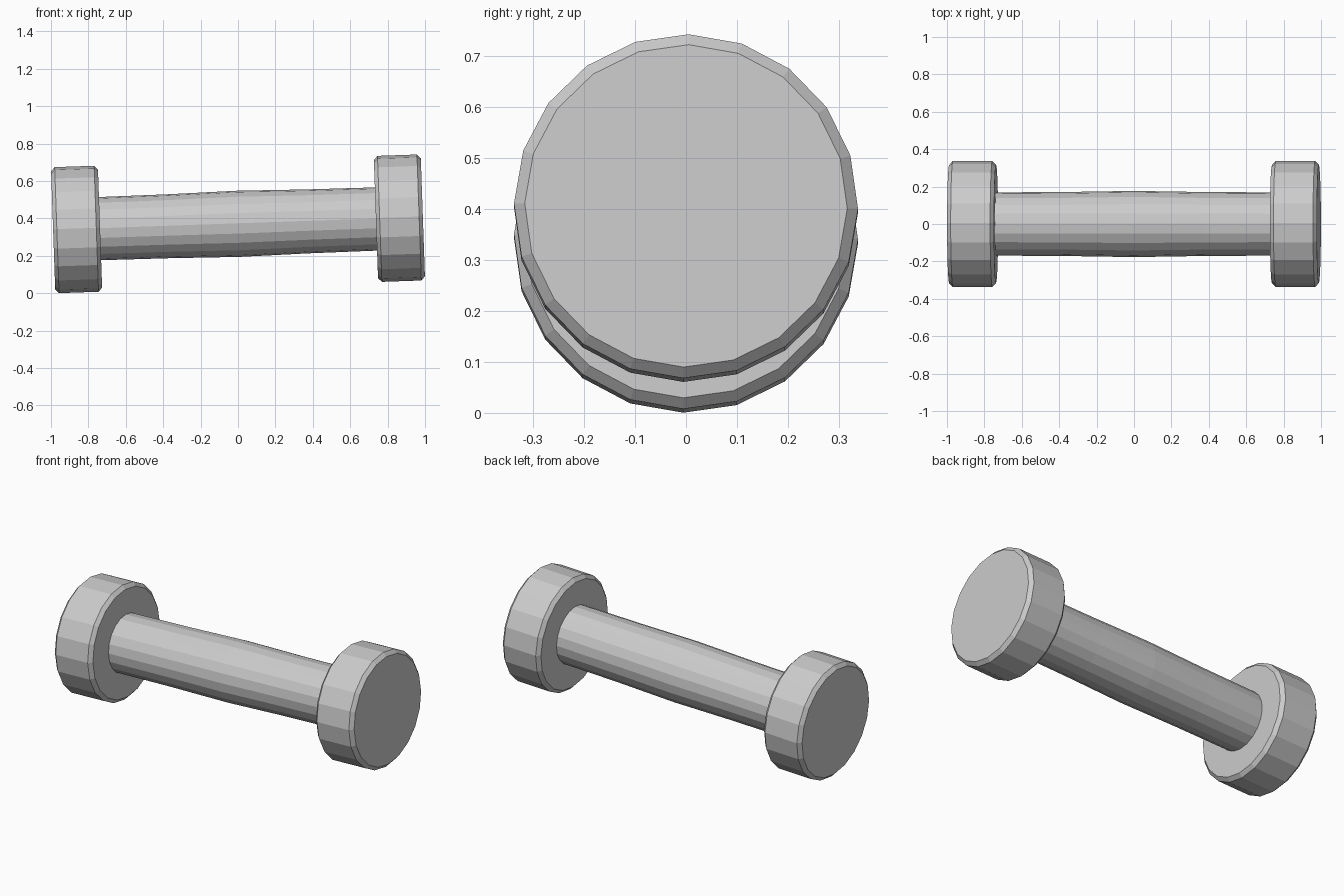
import bpy, bmesh, math
from mathutils import Matrix

if "Cube" in bpy.data.objects:
    bpy.data.objects.remove(bpy.data.objects["Cube"])

SIDES = 20
grey = bpy.data.materials.new("plain grey")
grey.diffuse_color = (0.6, 0.6, 0.6, 1)
grey.use_nodes = True
grey.node_tree.nodes["Principled BSDF"].inputs["Base Color"].default_value = grey.diffuse_color

# Whole dumbbell leans two degrees and is rolled slightly about its axis
pose = (Matrix.Translation((0, 0, 0.371))
        @ Matrix.Rotation(math.radians(-2), 4, 'Y')
        @ Matrix.Rotation(math.radians(-0.9), 4, 'X'))


def lathe(name, profile):
    """Closed faceted solid around the x axis from (x, radius) pairs."""
    bm = bmesh.new()
    rings = []
    for x, r in profile:
        angles = [2 * math.pi * i / SIDES for i in range(SIDES)]
        rings.append([bm.verts.new((x, r * math.cos(a), r * math.sin(a))) for a in angles])
    for a, b in zip(rings, rings[1:]):
        for i in range(SIDES):
            j = (i + 1) % SIDES
            bm.faces.new((a[i], a[j], b[j], b[i]))
    bm.faces.new(rings[0])
    bm.faces.new(rings[-1])
    bmesh.ops.recalc_face_normals(bm, faces=bm.faces[:])
    bm.transform(pose)
    mesh = bpy.data.meshes.new(name)
    bm.to_mesh(mesh)
    bm.free()
    mesh.materials.append(grey)
    obj = bpy.data.objects.new(name, mesh)
    bpy.context.collection.objects.link(obj)
    return obj


# Handle with a slight swell in the middle
lathe("handle", [(-0.745, 0.169), (-0.37, 0.171), (0, 0.177), (0.37, 0.171), (0.745, 0.169)])

# Bevelled end weights
weight = [(0.738, 0.316), (0.758, 0.337), (0.969, 0.337), (0.989, 0.316)]
for side, label in ((-1, "left"), (1, "right")):
    lathe(label + "_weight", [(side * x, r) for x, r in weight])
